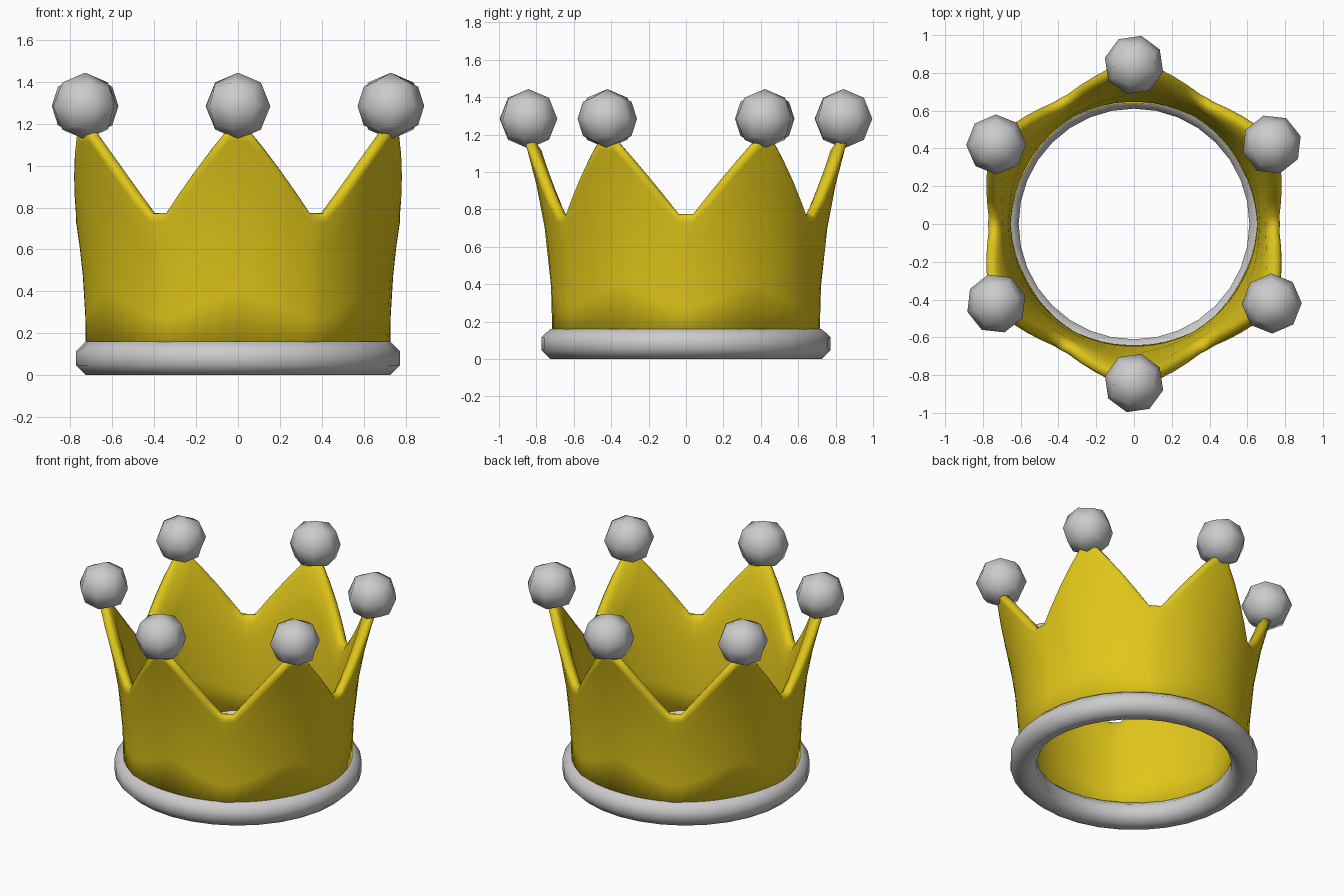
import bpy, bmesh
from math import sin, cos, radians

if "Cube" in bpy.data.objects:
    bpy.data.objects.remove(bpy.data.objects["Cube"])

gold = bpy.data.materials.new("gold")
gold.diffuse_color = (0.75, 0.57, 0.01, 1)
gold.use_nodes = True
gold.node_tree.nodes["Principled BSDF"].inputs["Base Color"].default_value = gold.diffuse_color

def finish(bm, name, mat=None):
    bmesh.ops.recalc_face_normals(bm, faces=bm.faces)
    for f in bm.faces:
        f.smooth = True
    me = bpy.data.meshes.new(name)
    bm.to_mesh(me)
    bm.free()
    ob = bpy.data.objects.new(name, me)
    bpy.context.collection.objects.link(ob)
    if mat:
        me.materials.append(mat)
    return ob

def loft(loops):
    # closed loops joined into a closed ring
    bm = bmesh.new()
    vs = [[bm.verts.new(p) for p in loop] for loop in loops]
    n, m = len(vs), len(vs[0])
    for i in range(n):
        a, b = vs[i], vs[(i + 1) % n]
        for j in range(m):
            k = (j + 1) % m
            bm.faces.new((a[j], b[j], b[k], a[k]))
    return bm

# Gold band: flared wall with six points and a rounded rim
THICK, Z0 = 0.075, 0.08

def radius(z, w):
    return 0.713 + 0.012 * w + 0.145 * (max(z - 0.1, 0) / 1.05) ** 2.2

def section(t):
    w = abs(t) / 30
    f = min(max((abs(t) - 3) / 24, 0), 1)
    top = 1.18 + (0.775 - 1.18) * f
    drop = 0.045 if abs(t) > 26 else 0.065
    side = [Z0 + (top - drop - Z0) * k for k in (0, 0.3, 0.6, 0.82, 1)]
    pts = [(radius(z, w), z) for z in side]
    r = radius(top, w)
    for inset, d in ((0.1, 0.4), (0.28, 0.1), (0.5, 0), (0.72, 0.1), (0.9, 0.4)):
        pts.append((r - THICK * inset, top - drop * d))
    pts += [(radius(z, w) - THICK, z) for z in reversed(side)]
    return pts

loops = []
for k in range(6):
    for t in (-30, -27, -21, -15, -9, -3, 3, 9, 15, 21, 27):
        a = radians(30 + 60 * k + t)
        loops.append([(r * cos(a), r * sin(a), z) for r, z in section(t)])
finish(loft(loops), "crown_band", gold)

# Base ring: eight-sided tube
ring = []
for i in range(32):
    a = radians(360 / 32 * i)
    loop = []
    for j in range(8):
        b = radians(22.5 + 45 * j)
        r, z = 0.692 + 0.088 * cos(b), 0.081 + 0.087 * sin(b)
        loop.append((r * cos(a), r * sin(a), z))
    ring.append(loop)
finish(loft(ring), "base_ring")

# Low-poly balls on the points: subdivided cubes pushed onto a sphere
for k in range(6):
    bm = bmesh.new()
    bmesh.ops.create_cube(bm, size=1)
    bmesh.ops.subdivide_edges(bm, edges=bm.edges[:], cuts=1, use_grid_fill=True)
    for v in bm.verts:
        v.co = v.co.normalized() * 0.159
    ball = finish(bm, "tip_ball")
    a = radians(30 + 60 * k)
    ball.location = (0.842 * cos(a), 0.842 * sin(a), 1.284)
    ball.rotation_euler = (0, 0, a + radians(-14))
